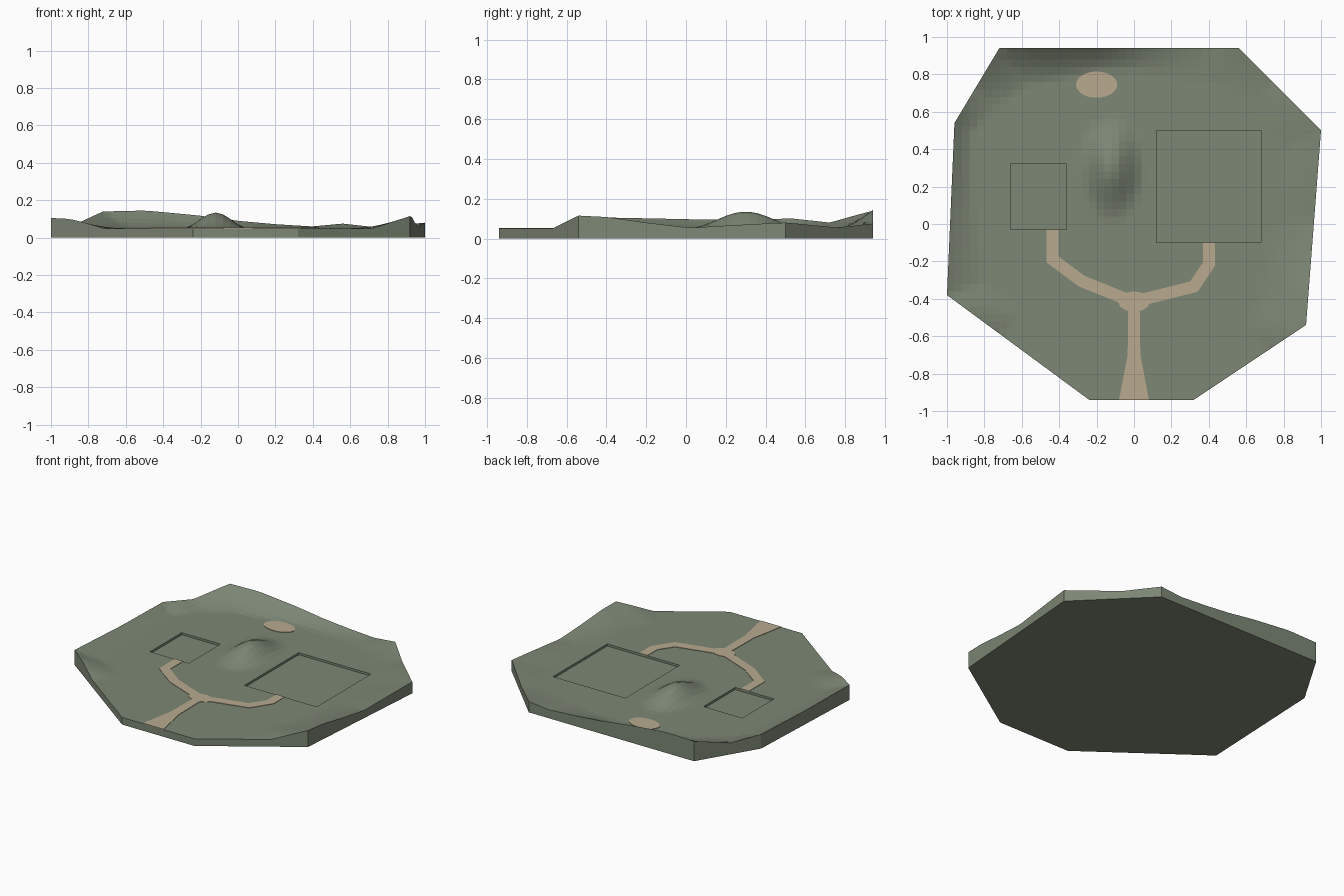
import bpy, bmesh, math
from mathutils import Vector

if "Cube" in bpy.data.objects:
    bpy.data.objects.remove(bpy.data.objects["Cube"])

BASE = 0.05
OUTLINE = [(-1, -.38), (-.96, .54), (-.72, .94), (.56, .94),
           (1, .5), (.92, -.54), (.32, -.94), (-.24, -.94)]
# rim control points: x, y, edge height, fraction of radius where the slope starts
RIM = [(-1, -.38, .105, .8), (-.98, .1, .095, .87), (-.96, .54, .1, .9), (-.85, .723, .08, .86),
       (-.72, .94, .14, .79), (-.5, .94, .145, .82), (-.2, .94, .117, .87), (0, .94, .09, .87),
       (.2, .94, .072, .85), (.4, .94, .06, .8), (.56, .94, .075, .8), (.74, .76, .055, .8),
       (1, .5, .08, .8), (.96, .02, .054, .75), (.945, -.2, .08, .75), (.93, -.4, .108, .75),
       (.92, -.54, .115, .74), (.725, -.67, .05, .8), (-.72, -.586, .05, .8),
       (-.82, -.513, .08, .8), (-.9, -.455, .1, .8)]
PITS = [(-.66, -.36, -.03, .32), (.12, .68, -.10, .50)]
PIT_DEPTH = .015


def material(name, rgb):
    m = bpy.data.materials.new(name)
    m.diffuse_color = (*rgb, 1)
    m.use_nodes = True
    m.node_tree.nodes["Principled BSDF"].inputs["Base Color"].default_value = m.diffuse_color
    return m


GREEN = material("grass_green", (.205, .242, .178))
TAN = material("path_tan", (.479, .402, .275))


def add_object(name, bm, mat):
    bmesh.ops.recalc_face_normals(bm, faces=bm.faces)
    me = bpy.data.meshes.new(name)
    bm.to_mesh(me)
    bm.free()
    me.materials.append(mat)
    ob = bpy.data.objects.new(name, me)
    bpy.context.collection.objects.link(ob)


# outward normals of the convex outline
SIDES = []
for i, a in enumerate(OUTLINE):
    a, b = Vector(a), Vector(OUTLINE[(i + 1) % len(OUTLINE)])
    n = Vector((a.y - b.y, b.x - a.x)).normalized()
    if n.dot(a) < 0:
        n = -n
    SIDES.append((a, n))

TABLE = sorted((math.atan2(y, x), h, s) for x, y, h, s in RIM)
TABLE = ([(TABLE[-1][0] - math.tau, *TABLE[-1][1:])] + TABLE
         + [(TABLE[0][0] + math.tau, *TABLE[0][1:])])


def height(x, y):
    p = Vector((x, y))
    r = max(n.dot(p) / n.dot(a) for a, n in SIDES)
    ang = math.atan2(y, x)
    z = BASE
    for (a0, h0, s0), (a1, h1, s1) in zip(TABLE, TABLE[1:]):
        if a0 <= ang <= a1:
            t = (ang - a0) / (a1 - a0)
            start = s0 + (s1 - s0) * t
            f = min(max((r - start) / (1 - start), 0), 1)
            z += (h0 + (h1 - h0) * t - BASE) * f ** 1.5
            break
    # central mound
    q = math.hypot((x + .12) / .18, (y - .3) / .3)
    if q < 1:
        z += .085 * math.cos(q * math.pi / 2) ** 2
    return z


# terrain: grid trimmed to the outline and cut along the pit edges
bm = bmesh.new()
bmesh.ops.create_grid(bm, x_segments=50, y_segments=50, size=1)


def cut(co, no, trim=False):
    bmesh.ops.bisect_plane(bm, geom=bm.verts[:] + bm.edges[:] + bm.faces[:], dist=1e-4,
                           plane_co=(*co, 0), plane_no=(*no, 0), clear_outer=trim)


for a, n in SIDES:
    cut(a, n, True)
for x0, x1, y0, y1 in PITS:
    for x in (x0, x1):
        cut((x, 0), (1, 0))
    for y in (y0, y1):
        cut((0, y), (0, 1))
for v in bm.verts:
    v.co.z = height(v.co.x, v.co.y)

# skirt and underside
rim = [e for e in bm.edges if e.is_boundary]
new = bmesh.ops.extrude_edge_only(bm, edges=rim)["geom"]
for g in new:
    if isinstance(g, bmesh.types.BMVert):
        g.co.z = 0
bmesh.ops.contextual_create(bm, geom=[e for e in bm.edges if e.is_boundary])

# sunken building plots
for x0, x1, y0, y1 in PITS:
    inside = []
    for f in bm.faces:
        c = f.calc_center_median()
        if x0 < c.x < x1 and y0 < c.y < y1 and c.z > .03 and len(f.verts) < 12:
            inside.append(f)
    ext = bmesh.ops.extrude_face_region(bm, geom=inside)["geom"]
    bmesh.ops.translate(bm, vec=(0, 0, -PIT_DEPTH),
                        verts=[g for g in ext if isinstance(g, bmesh.types.BMVert)])
    old = [f for f in inside if f.is_valid]
    if old:
        bmesh.ops.delete(bm, geom=old, context='FACES')
add_object("terrain", bm, GREEN)


def plate(name, points, top=BASE + .003):
    bm = bmesh.new()
    f = bm.faces.new([bm.verts.new((x, y, BASE - .002)) for x, y in points])
    ext = bmesh.ops.extrude_face_region(bm, geom=[f], use_keep_orig=True)["geom"]
    for g in ext:
        if isinstance(g, bmesh.types.BMVert):
            g.co.z = top
    add_object(name, bm, TAN)


def ribbon(name, pts, half=.032):
    # mitred strip along a centre line
    pts = [Vector(p) for p in pts]
    left, right = [], []
    for i, p in enumerate(pts):
        d0 = (p - pts[max(i - 1, 0)]).normalized()
        d1 = (pts[min(i + 1, len(pts) - 1)] - p).normalized()
        d = (d0 + d1).normalized()
        n = Vector((-d.y, d.x))
        ref = d1 if d1.length else d0
        w = half / max(abs(n.dot(Vector((-ref.y, ref.x)))), .5)
        left.append(p + n * w)
        right.append(p - n * w)
    plate(name, left + right[::-1])


def disc(name, cx, cy, rx, ry, n=32):
    plate(name, [(cx + rx * math.cos(math.tau * i / n), cy + ry * math.sin(math.tau * i / n))
                 for i in range(n)])


# paths and clearing
plate("entrance_path", [(-.08, -.94), (.08, -.94), (.034, -.70), (.03, -.42), (-.03, -.42), (-.034, -.70)])
ribbon("left_path", [(-.435, -.03), (-.435, -.19), (-.28, -.305), (-.02, -.41)])
ribbon("right_path", [(.40, -.10), (.40, -.215), (.32, -.335), (.02, -.41)])
disc("path_junction", 0, -.415, .085, .055, 12)
disc("clearing", -.2, .745, .11, .07)
